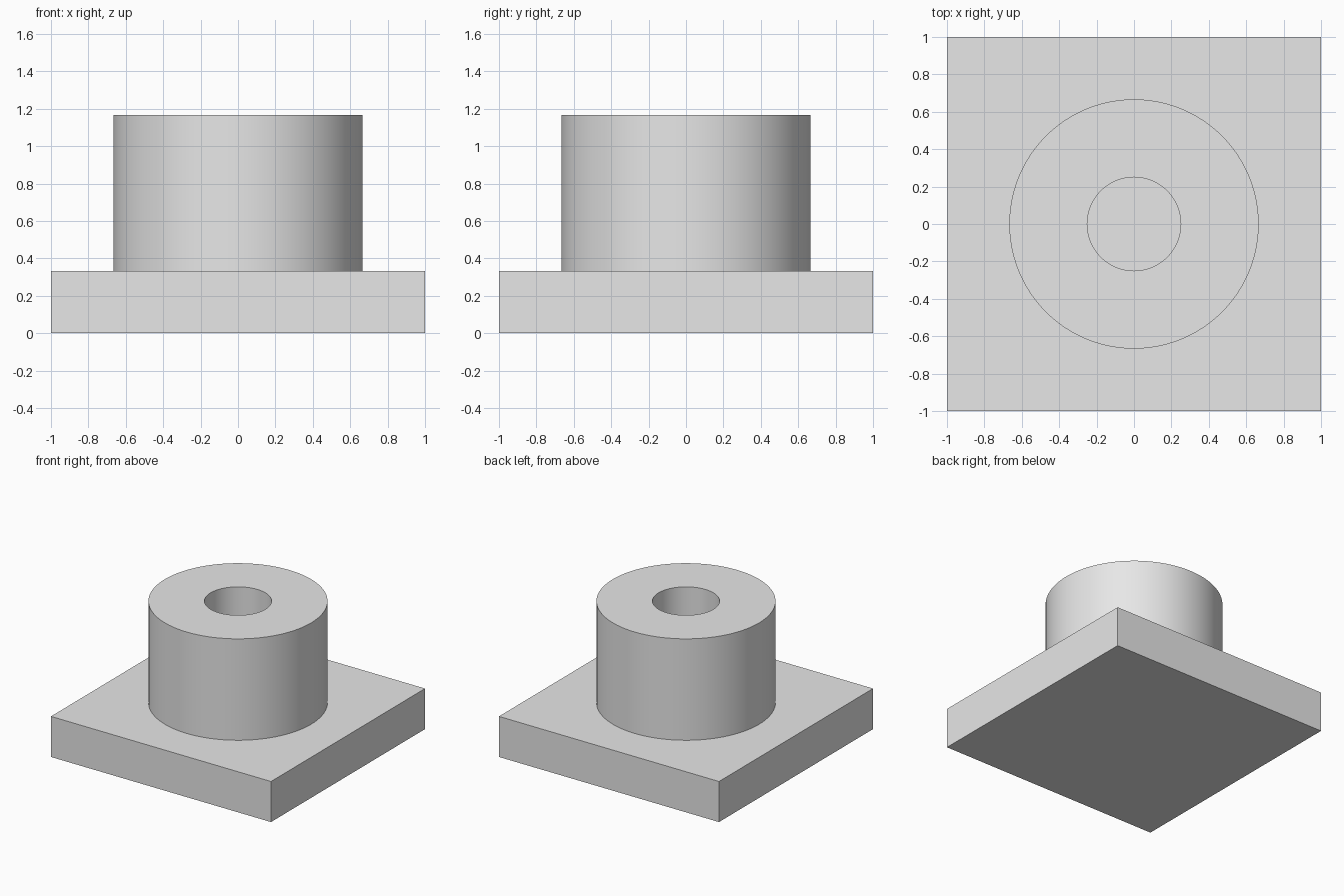
import bpy, bmesh, math
from mathutils import Matrix, Vector

cube = bpy.data.objects.get("Cube")
if cube:
    bpy.data.objects.remove(cube, do_unlink=True)

PLATE_TOP = 1 / 3
BOSS_TOP = 7 / 6
OUTER, BORE = 2 / 3, 0.25
SINK = 0.02
SEGMENTS = 96

grey = bpy.data.materials.new("light_grey")
grey.use_nodes = True
grey.diffuse_color = (0.8, 0.8, 0.8, 1)
grey.node_tree.nodes["Principled BSDF"].inputs["Base Color"].default_value = (0.8, 0.8, 0.8, 1)


def add_object(name, bm):
    bmesh.ops.recalc_face_normals(bm, faces=bm.faces)
    mesh = bpy.data.meshes.new(name)
    bm.to_mesh(mesh)
    bm.free()
    mesh.materials.append(grey)
    obj = bpy.data.objects.new(name, mesh)
    bpy.context.collection.objects.link(obj)
    return obj


# Square base plate
bm = bmesh.new()
size = Matrix.Diagonal((2, 2, PLATE_TOP, 1))
bmesh.ops.create_cube(bm, size=1, matrix=Matrix.Translation((0, 0, PLATE_TOP / 2)) @ size)
add_object("base_plate", bm)

# Round boss with a bore down to the plate, turned from a rectangular section
bm = bmesh.new()
low = PLATE_TOP - SINK
section = [(BORE, low), (OUTER, low), (OUTER, BOSS_TOP), (BORE, BOSS_TOP)]
verts = [bm.verts.new((r, 0, z)) for r, z in section]
edges = [bm.edges.new((verts[i - 1], verts[i])) for i in range(len(verts))]
bmesh.ops.spin(bm, geom=verts + edges, cent=(0, 0, 0), axis=(0, 0, 1),
               angle=math.tau, steps=SEGMENTS, use_merge=True)
bmesh.ops.remove_doubles(bm, verts=bm.verts, dist=0.0001)
boss = add_object("bored_boss", bm)

# Smooth walls with sharp rims
bpy.ops.object.select_all(action="DESELECT")
boss.select_set(True)
bpy.context.view_layer.objects.active = boss
bpy.ops.object.shade_smooth_by_angle(angle=math.radians(30))
